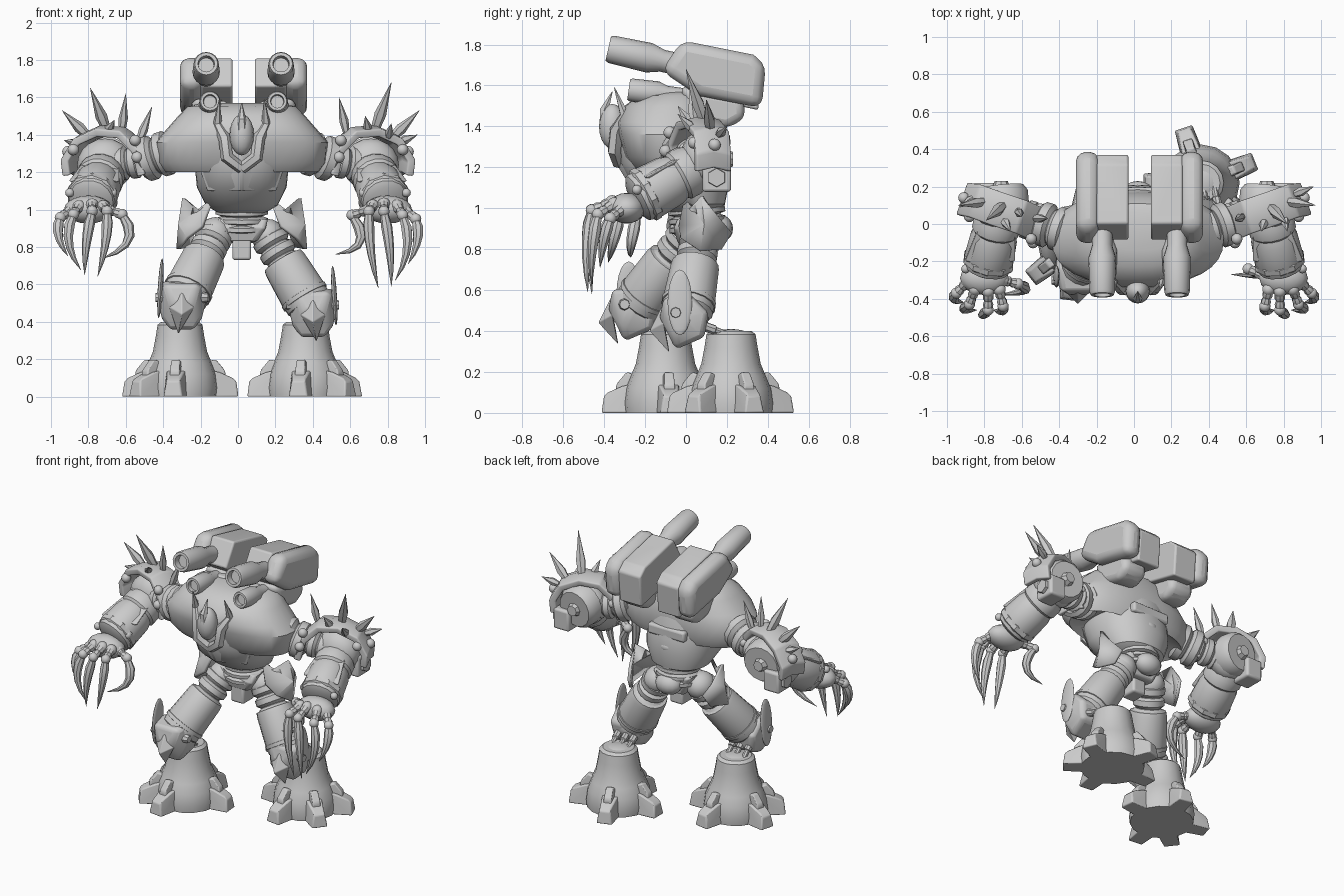
import bpy, bmesh
from math import radians, cos, sin, pi, copysign
from mathutils import Vector, Matrix, Euler

if "Cube" in bpy.data.objects:
    bpy.data.objects.remove(bpy.data.objects["Cube"])
parts = []


def finish(name, bm, bevel=0, thick=0):
    bmesh.ops.recalc_face_normals(bm, faces=bm.faces[:])
    mesh = bpy.data.meshes.new(name)
    bm.to_mesh(mesh)
    bm.free()
    obj = bpy.data.objects.new(name, mesh)
    bpy.context.collection.objects.link(obj)
    if thick:
        solid = obj.modifiers.new("thickness", 'SOLIDIFY')
        solid.thickness, solid.offset = thick, 0
    if bevel:
        mod = obj.modifiers.new("bevel", 'BEVEL')
        mod.width, mod.segments, mod.limit_method = bevel, 3, 'ANGLE'
    parts.append(obj)


def skin(bm, rings):
    rows = [[bm.verts.new(p) for p in ring] for ring in rings]
    count = len(rows[0])
    for low, high in zip(rows, rows[1:]):
        for i in range(count):
            j = (i + 1) % count
            bm.faces.new((low[i], low[j], high[j], high[i]))
    bm.faces.new(rows[0])
    bm.faces.new(rows[-1])


def sweep(name, path, radii, sides=12, axis=None):
    path = [Vector(p) for p in path]
    bm, rings, spin, last = bmesh.new(), [], None, Vector((0, 0, 1))
    for i, (p, r) in enumerate(zip(path, radii)):
        aim = axis or (path[min(i + 1, len(path) - 1)] - path[max(i - 1, 0)]).normalized()
        turn = last.rotation_difference(aim)
        spin, last = (turn @ spin if spin else turn), aim
        rings.append([p + spin @ Vector((r * cos(2 * pi * k / sides), r * sin(2 * pi * k / sides), 0))
                      for k in range(sides)])
    skin(bm, rings)
    finish(name, bm)


def tube(name, start, end, profile, size=1, sides=16):
    start, end = Vector(start), Vector(end)
    sweep(name, [start.lerp(end, t) for t, r in profile], [r * size for t, r in profile],
          sides, (end - start).normalized())


def ribbed(name, start, end, size, ribs):
    profile = []
    for k in range(ribs):
        profile += [((k + t) / ribs, r) for t, r in ((0, .8), (.2, 1), (.7, 1), (.95, .8))]
    tube(name, start, end, profile, size)


def spike(name, start, end, size):
    tube(name, start, end, [(0, .7), (.35, 1), (1, .03)], size, 6)


def ball(name, place, radii, tilt=(0, 0, 0)):
    bm = bmesh.new()
    bmesh.ops.create_uvsphere(bm, u_segments=16, v_segments=10, radius=1, matrix=Matrix.LocRotScale(
        Vector(place), Euler(tilt), Vector(radii)))
    finish(name, bm)


def box(name, place, size, bevel=.015):
    bm = bmesh.new()
    bmesh.ops.create_cube(bm, size=1, matrix=Matrix.LocRotScale(Vector(place), None, Vector(size)))
    finish(name, bm, bevel)


def hull(name, points, bevel=.01):
    bm = bmesh.new()
    for p in points:
        bm.verts.new(p)
    made = bmesh.ops.convex_hull(bm, input=bm.verts[:])
    bmesh.ops.delete(bm, geom=list({v for v in made["geom_interior"] if isinstance(v, bmesh.types.BMVert)}),
                     context='VERTS')
    finish(name, bm, bevel)


def prism(name, profile, left, right, bevel):
    bm = bmesh.new()
    skin(bm, [[(x, y, z) for y, z in profile] for x in (left, right)])
    finish(name, bm, bevel)


def loft(name, rings, power, x=.02):
    def bend(v):
        return copysign(abs(v) ** power, v)
    bm = bmesh.new()
    turns = [2 * pi * k / 32 for k in range(32)]
    skin(bm, [[(x + rx * bend(cos(a)), y + ry * bend(sin(a)), z) for a in turns] for z, y, rx, ry in rings])
    finish(name, bm)


# Torso: egg-shaped belly under a wide, sloping shoulder shell
loft("belly", [(.98, .03, .12, .11), (1.02, .02, .19, .17), (1.12, -.03, .24, .24),
               (1.22, -.06, .25, .26), (1.36, -.08, .25, .25), (1.5, -.07, .2, .2)], .9)
loft("shoulder_shell", [(1.25, -.07, .27, .18), (1.2, -.06, .41, .2), (1.25, -.07, .45, .23), (1.36, -.08, .46, .25),
                        (1.42, -.09, .41, .25), (1.5, -.08, .34, .22), (1.55, -.06, .29, .17), (1.57, -.04, .22, .1)], .85)
hull("chest_plate", [(.02, -.34, 1.21), (.02, -.27, 1.1), (.02, -.33, 1.4)] +
     [(.02 + s * x, y, z) for s in (-1, 1) for x, y, z in ((.24, -.2, 1.24), (.2, -.27, 1.42), (.19, -.19, 1.1))])
box("back_band", (.02, .17, 1.26), (.28, .05, .07))
for k in range(4):
    ball("spine_segment", (.02, .15 - .01 * k, 1.16 - .07 * k), (.07, .06, .045))

# Head with crest and horned collar
ball("head", (.02, -.36, 1.4), (.065, .065, .11))
hull("face_plate", [(.02, -.43, 1.42), (.02, -.38, 1.27), (-.03, -.38, 1.45), (.07, -.38, 1.45), (.02, -.37, 1.53)])
sweep("head_crest", [(.02, -.39, 1.38), (.02, -.4, 1.48), (.02, -.36, 1.57)], [.035, .025, .002], 6)
for s in (-1, 1):
    sweep("collar_horn", [(.02 + s * x, y, z) for x, y, z in (
        (0, -.33, 1.22), (.08, -.35, 1.28), (.09, -.34, 1.38), (.13, -.3, 1.46), (.12, -.35, 1.59))],
        [.03, .035, .035, .025, .002], 6)
    hull("collar_wing", [(.02 + s * x, y, z) for x, y, z in (
        (.09, -.33, 1.33), (.22, -.27, 1.36), (.12, -.3, 1.5), (.2, -.2, 1.5), (.1, -.2, 1.56))])

# Back-mounted cannons
MUZZLE = [(.1, .01), (.1, .6), (0, .65), (0, .9), (.04, 1), (.5, 1.08), (.66, .8), (1, .8)]
POD = [(-.12, 1.67), (-.02, 1.82), (.33, 1.75), (.39, 1.7), (.37, 1.49), (.06, 1.55)]
LOWER_POD = [(-.03, 1.6), (.28, 1.54), (.29, 1.44), (.2, 1.39), (.02, 1.43)]
for s in (-1, 1):
    x = .03 + s * .2
    prism("pod_shell", POD, x + s * .015, x + s * .14, .05)
    prism("pod_core", [(y * .9 + .02, z - .01) for y, z in POD], x - s * .14, x + s * .03, .012)
    prism("lower_pod", LOWER_POD, x - s * .1, x + s * .08, .04)
    tube("cannon_barrel", (x, -.38, 1.78), (x, .02, 1.69), MUZZLE, .068)
    tube("lower_barrel", (x - s * .02, -.28, 1.58), (x - s * .02, 0, 1.54), MUZZLE, .056)
    box("cannon_mount", (x - s * .05, .02, 1.48), (.12, .16, .2))

# Waist and pelvis
ribbed("waist", (.02, .06, .88), (.02, .05, 1.01), .14, 3)
hull("pelvis", [(.02 + s * x, y, z) for s in (-1, 1) for x, y, z in (
    (.14, -.04, .95), (.14, .15, .96), (.13, -.06, .9), (.08, -.04, .83), (.08, .12, .82))], .02)
box("crotch_block", (.02, .02, .79), (.1, .12, .12))
ball("rear_guard", (.02, .16, .9), (.09, .07, .07))

# Legs
FOOT = [(0, .2), (.12, .205), (.3, .195), (.45, .17), (.6, .145), (.8, .13), (.96, .12), (1, .1)]
TOE = [(.1, .065, 0), (.12, .055, .15), (.21, .045, .13), (.28, .035, .1), (.3, .035, .08), (.31, .05, 0)]
RIDGE = [(.12, .03, .02), (.13, .03, .18), (.19, .022, .2), (.24, .025, .14), (.25, .03, .02)]


def leg(s, hip, knee, foot, toes):
    hip, knee, foot = Vector(hip), Vector(knee), Vector(foot)
    start, end = hip.lerp(knee, .32), hip.lerp(knee, .97)
    ball("hip_joint", hip, (.09, .1, .09))
    ribbed("hip_rings", hip, hip.lerp(knee, .45), .1, 3)
    tube("thigh", start, end, [(0, .7), (.02, .95), (.1, 1), (.7, 1.08), (.9, 1.05), (1, .8)], .12)
    tube("thigh_band", hip.lerp(knee, .78), hip.lerp(knee, .84), [(0, 1), (.1, 1.1), (.9, 1.1), (1, 1)], .122)
    # Blunt knee guard with a forward wedge and an outer blade
    ball("knee", knee, (.11, .11, .11))
    hull("knee_guard", [knee + Vector(p) for w in (-1, 1) for p in (
        (w * .11, .02, .12), (w * .13, -.02, 0), (w * .06, -.13, 0), (w * .11, -.06, -.08), (w * .06, -.05, -.15),
        (w * .11, .11, .03), (w * .09, .09, -.09), (w * .09, -.11, .1))], .025)
    hull("knee_wedge", [knee + Vector(p) for p in (
        (-.07, -.11, -.02), (.07, -.11, -.02), (0, -.12, .06), (0, -.18, -.06), (s * .02, -.08, -.17))], .005)
    tube("knee_bolt", knee + Vector((-.14, -.05, .03)), knee + Vector((.14, -.05, .03)), [(0, .8), (.1, 1), (.9, 1), (1, .8)], .03, 8)
    ball("knee_blade", knee + Vector((s * .115, -.03, .08)), (.014, .06, .16), (0, -s * .06, 0))
    # Ankle pistons
    for w in (-.06, 0, .06):
        tube("ankle_piston", knee + Vector((w, .04, -.02)), foot + Vector((w, .02, .37)),
             [(0, 1), (.5, 1), (.52, .7), (1, .7)], .024, 8)
    ball("ankle", foot + Vector((0, 0, .37)), (.1, .1, .04))
    tube("foot", foot, foot + Vector((0, 0, .4)), FOOT)
    for angle in toes:
        spin = Matrix.Rotation(radians(angle), 3, 'Z')
        for name, shape in (("toe", TOE), ("toe_ridge", RIDGE)):
            hull(name, [foot + spin @ Vector((x, w * y, z)) for w in (-1, 1) for x, y, z in shape])
    # Pointed hip shield
    bm = bmesh.new()
    rim = [bm.verts.new((.02 + s * x, y + hip.y - .07, z)) for x, y, z in (
        (.16, 0, 1.05), (.22, .02, .99), (.31, .08, 1.06), (.29, .16, .95), (.26, .22, .88),
        (.28, .17, .8), (.34, .07, .79), (.29, -.02, .85), (.21, -.03, .91))]
    hub = bm.verts.new((.02 + s * .33, hip.y + .02, .92))
    for i, corner in enumerate(rim):
        bm.faces.new((hub, corner, rim[i - 1]))
    finish("hip_shield", bm, 0, .02)


leg(1, (.16, .07, .86), (.4, 0, .46), (.36, .22, 0), (22, 108, 180, -97, -38))
leg(-1, (-.12, .01, .87), (-.3, -.25, .5), (-.31, -.1, 0), (165, 80, 5, -97, -142))


# Arms
def arm(s, spikes, thumb, reach):
    def at(x, y, z):
        return Vector((s * x, y, z))

    ribbed("shoulder_cone", at(.36, -.04, 1.31), at(.52, .01, 1.26), .12, 2)
    ribbed("upper_arm", at(.46, .01, 1.27), at(.72, .08, 1.23), .09, 4)
    ball("elbow_hub", at(.71, .08, 1.24), (.15, .11, .14))
    tube("elbow_disc", at(.7, .1, 1.25), at(.71, .2, 1.24), [(0, 1), (.7, 1), (1, .85)], .14)
    tube("elbow_cap", at(.71, .19, 1.24), at(.71, .23, 1.24), [(0, 1), (1, .7)], .05, 8)
    box("elbow_block", at(.8, .15, 1.15), (.12, .14, .14))
    tube("elbow_socket", at(.84, .15, 1.15), at(.88, .15, 1.15), [(0, 1), (1, .9)], .05, 6)
    # Arched pauldron plate, bolts and spikes
    bm = bmesh.new()
    rows = [[bm.verts.new(at(x - w * .03, y + w * .085, z - abs(w) * .02)) for w in (-1, 0, 1)] for x, y, z in (
        (.49, -.02, 1.2), (.52, 0, 1.33), (.61, .04, 1.42), (.73, .08, 1.43), (.84, .12, 1.38), (.9, .13, 1.28),
        (.89, .13, 1.2))]
    for a, b in zip(rows, rows[1:]):
        for i in (0, 1):
            bm.faces.new((a[i], a[i + 1], b[i + 1], b[i]))
    finish("pauldron", bm, .01, .045)
    for x, y, z in ((.55, -.08, 1.37), (.54, -.1, 1.28), (.5, .08, 1.29), (.88, .04, 1.32), (.91, .14, 1.31)):
        ball("pauldron_bolt", at(x, y, z), (.03, .03, .03))
    for root, tip, size in spikes:
        spike("pauldron_spike", at(*root), at(*tip), size)
    # Forearm with flared cuff
    elbow, wrist = at(.72, .06, 1.21), at(.79, -.25, 1.04)
    tube("forearm", elbow, wrist, [(0, .8), (.15, 1), (.3, 1), (.34, .9), (.45, 1), (.8, 1.05), (.95, .95), (1, .7)], .128)
    tube("wrist_cuff", elbow.lerp(wrist, .76), elbow.lerp(wrist, .9), [(0, 1), (.2, 1.1), (.8, 1.1), (1, 1)], .126, 10)
    hull("forearm_plate", [at(x, y, z) for x, y, z in (
        (.63, 0, 1.26), (.83, 0, 1.26), (.63, -.2, 1.15), (.91, -.2, 1.15), (.77, -.23, 1.19), (.77, -.1, 1.1))])
    for x, z in ((.67, 1.09), (.73, 1.14), (.83, 1.14), (.9, 1.09)):
        ball("wrist_bolt", at(x, -.24, z), (.024, .024, .024))
    ball("palm", at(.8, -.29, 1), (.13, .09, .075))
    # Jointed fingers ending in hooked claws
    fingers = [((.72, -.35, 1.02), (.7, -.44, .99), (.69, -.48, .82), (.75, -.46, .58)),
               ((.78, -.36, 1.03), (.78, -.46, .99), (.82, -.5, .8), (.82, -.48, .59)),
               ((.85, -.35, 1.02), (.88, -.43, .97), (.95, -.47, .8), (.84, -.46, .62)),
               ((.89, -.31, 1), (.95, -.37, .95), (.99, -.41, .84), (.91, -.42, .71)), thumb]
    for chain in fingers:
        root, knuckle, bend, tip = [at(x, y, 1 - (1 - z) * reach) for x, y, z in chain]
        tube("finger", root, knuckle, [(0, 1), (.4, 1), (.5, .75), (.7, 1), (1, .8)], .028, 8)
        ball("knuckle", root, (.034, .034, .034))
        ball("knuckle", knuckle, (.03, .03, .03))
        curve = [knuckle * (1 - t) ** 2 + bend * 2 * t * (1 - t) + tip * t * t for t in (0, .2, .4, .6, .8, 1)]
        sweep("claw", curve, [.02, .03, .027, .021, .013, .001], 8)


arm(1, (((.58, .04, 1.41), (.54, .02, 1.6), .025), ((.73, .09, 1.42), (.82, 0, 1.68), .032),
        ((.82, .12, 1.38), (.97, .1, 1.53), .03), ((.86, .16, 1.36), (.96, .2, 1.4), .025),
        ((.7, .02, 1.41), (.68, -.04, 1.5), .025), ((.8, .04, 1.38), (.82, -.04, 1.46), .025)),
    ((.7, -.28, 1), (.61, -.24, .97), (.74, -.28, .79), (.52, -.27, .76)), 1)
arm(-1, (((.62, .07, 1.42), (.6, .04, 1.62), .025), ((.7, .1, 1.42), (.79, .02, 1.65), .032),
         ((.8, .12, 1.39), (.94, .1, 1.53), .03), ((.85, .14, 1.35), (.93, .09, 1.37), .025),
         ((.53, .03, 1.36), (.46, .03, 1.55), .025), ((.7, .03, 1.41), (.66, -.04, 1.48), .025)),
    ((.7, -.3, 1), (.62, -.32, .97), (.5, -.36, .78), (.73, -.38, .69)), .85)

# Smooth shading with crisp edges
bpy.ops.object.select_all(action='DESELECT')
for obj in parts:
    obj.select_set(True)
bpy.context.view_layer.objects.active = parts[0]
bpy.ops.object.shade_smooth_by_angle(angle=radians(35))
